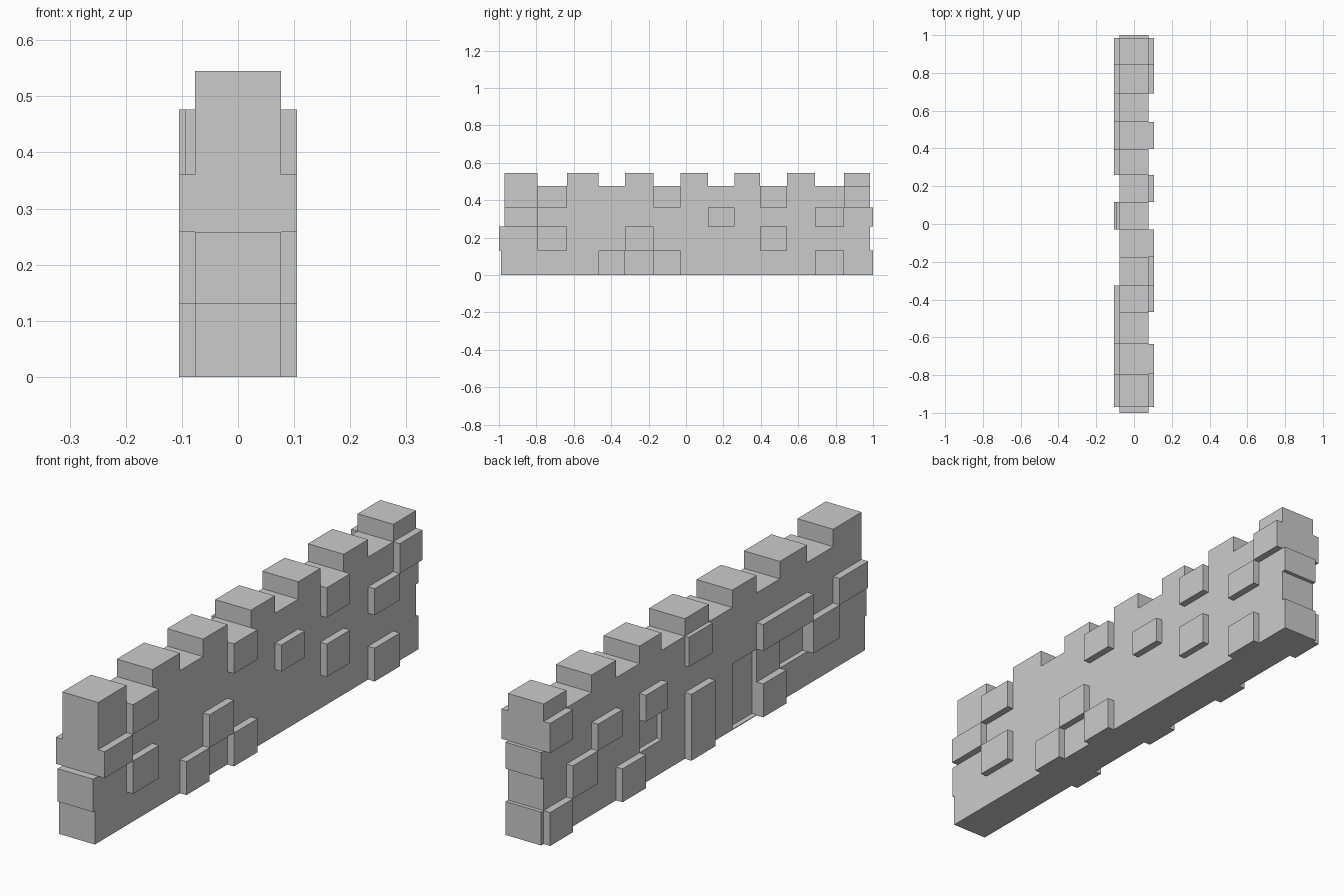
import bpy, bmesh

if "Cube" in bpy.data.objects:
    bpy.data.objects.remove(bpy.data.objects["Cube"])

# Stone grid lines along the wall (y) and up the wall (z)
Y = [-0.97, -0.795, -0.635, -0.467, -0.325, -0.175, -0.03,
     0.117, 0.26, 0.396, 0.54, 0.69, 0.845, 0.985]
Z = [0, 0.13, 0.258, 0.361, 0.477]
TOP = 0.545
HALF = 0.077     # half thickness of the wall
OUT = 0.105      # reach of the raised stones
DEPTH = 0.02     # depth of the missing stones


def add_object(name, bm):
    bmesh.ops.recalc_face_normals(bm, faces=bm.faces)
    mesh = bpy.data.meshes.new(name)
    bm.to_mesh(mesh)
    bm.free()
    ob = bpy.data.objects.new(name, mesh)
    bpy.context.collection.objects.link(ob)
    return ob


def add_box(bm, lo, hi):
    verts = bmesh.ops.create_cube(bm, size=1)["verts"]
    for v in verts:
        v.co = [lo[i] if v.co[i] < 0 else hi[i] for i in range(3)]


def boxes(name, spans):
    bm = bmesh.new()
    for lo, hi in spans:
        add_box(bm, lo, hi)
    return add_object(name, bm)


def side_stones(side, cells):
    # cell: first column, columns wide, first row, rows high, reach
    spans = []
    for c, w, r, h, reach in cells:
        a, b = sorted((side * HALF, side * reach))
        spans.append(((a, Y[c], Z[r]), (b, Y[c + w], Z[r + h])))
    return spans


# Battlemented wall: side profile extruded across its thickness
profile = [(Y[0], 0)]
for i in range(0, len(Y), 2):
    y0, y1 = Y[i], Y[i + 1]
    if i:
        profile.append((y0, Z[4]))
    profile += [(y0, TOP), (y1, TOP)]
    if i + 2 < len(Y):
        profile.append((y1, Z[4]))
profile.append((Y[-1], 0))
bm = bmesh.new()
face = bm.faces.new([bm.verts.new((-HALF, y, z)) for y, z in profile])
ext = bmesh.ops.extrude_face_region(bm, geom=[face])["geom"]
bmesh.ops.translate(bm, vec=(2 * HALF, 0, 0),
                    verts=[g for g in ext if isinstance(g, bmesh.types.BMVert)])
wall = add_object("battlement_wall", bm)

# Missing stones cut into the left side
cutter = boxes("recess_cutter", [
    ((-0.2, Y[8], Z[1]), (-HALF + DEPTH, Y[9], Z[2])),
    ((-0.2, Y[4], 0.003), (-HALF + DEPTH, Y[5], Z[2])),
    ((-0.2, Y[2], Z[1]), (-HALF + DEPTH, Y[3], Z[2])),
])
cutter.hide_render = True
mod = wall.modifiers.new("recesses", 'BOOLEAN')
mod.operation = 'DIFFERENCE'
mod.solver = 'EXACT'
mod.object = cutter
bpy.context.view_layer.objects.active = wall
bpy.ops.object.modifier_apply(modifier=mod.name)
bpy.data.objects.remove(cutter)

# Raised stones on the right side
right = [(1, 3), (6 - 1, 3), (9, 3), (12, 3),
         (0, 2), (7, 2), (11, 2),
         (1, 1), (4, 1), (9, 1),
         (3, 0), (5, 0), (11, 0)]
boxes("right_stones", side_stones(1, [(c, 1, r, 1, OUT) for c, r in right]))

# Raised stones on the left side, some of them double size
left = [(12, 3), (10 + 1 - 1, 2), (8, 2), (0, 2),
        (11, 1), (1, 1), (12, 0), (9, 0), (3, 0)]
cells = [(c, 1, r, 1, OUT) for c, r in left]
cells += [(6, 1, 0, 2, OUT), (2, 2, 2, 1, OUT), (6, 1, 3, 1, 0.094)]
boxes("left_stones", side_stones(-1, cells))

# Raised stones on the two ends
boxes("front_end_stones", [
    ((-HALF, -0.99, Z[0]), (HALF, Y[0], Z[1])),
    ((-HALF, -1.0, Z[1]), (HALF, Y[0], Z[2])),
])
boxes("back_end_stones", [
    ((-HALF, Y[-1], Z[0]), (HALF, 1.0, Z[1])),
    ((-HALF, Y[-1], Z[2]), (HALF, 1.0, Z[3])),
])
